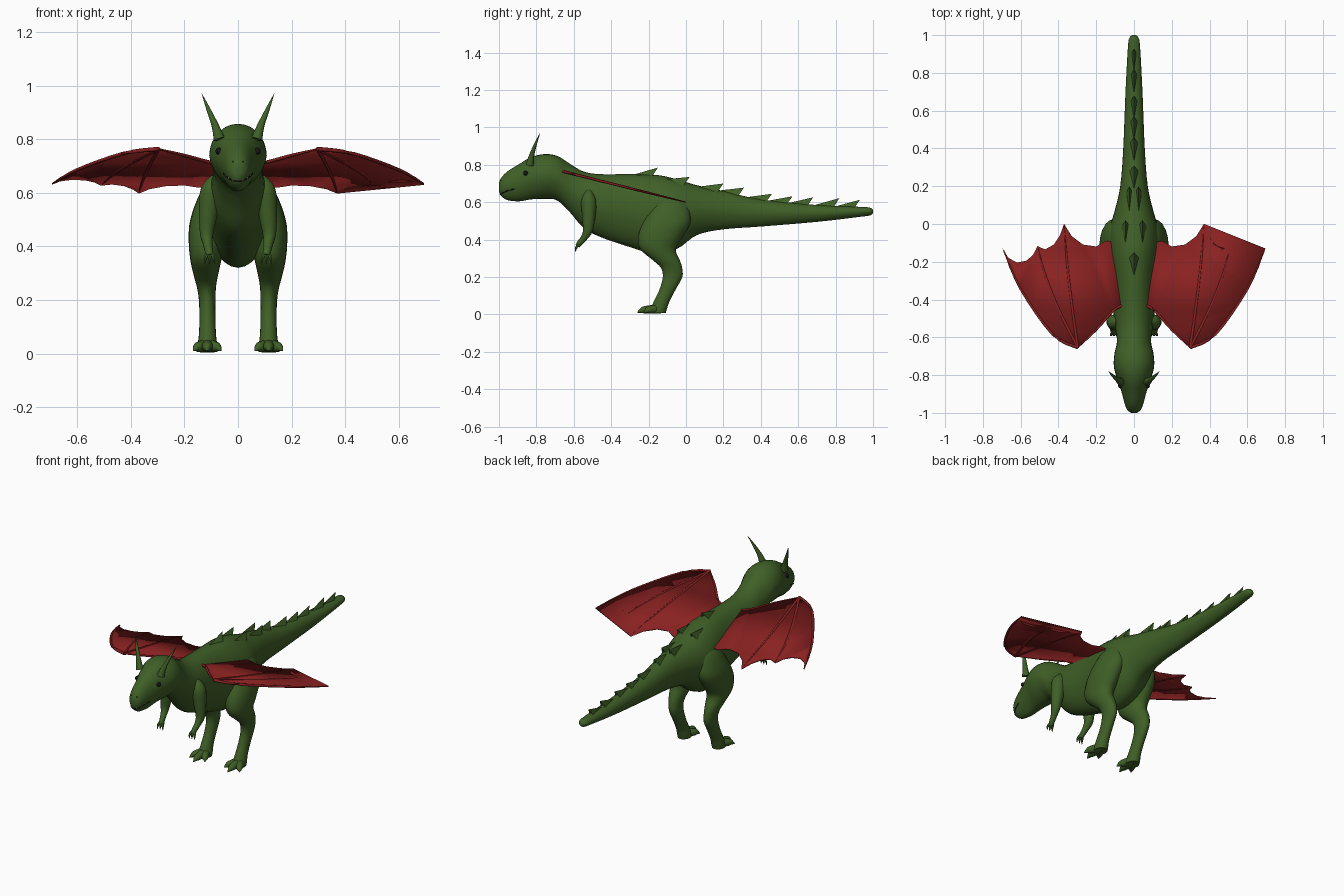
import bpy, bmesh, math
from mathutils import Vector
from mathutils.bvhtree import BVHTree

if "Cube" in bpy.data.objects:
    bpy.data.objects.remove(bpy.data.objects["Cube"])


def material(name, rgb):
    m = bpy.data.materials.new(name)
    m.diffuse_color = (*rgb, 1)
    m.use_nodes = True
    m.node_tree.nodes["Principled BSDF"].inputs["Base Color"].default_value = m.diffuse_color
    return m


GREEN = material("green", (0.05, 0.115, 0.02))
RED = material("red", (0.25, 0.015, 0.015))
BLACK = material("black", (0.008, 0.008, 0.008))
IVORY = material("ivory", (0.45, 0.4, 0.25))


def finish(bm, name, mat, angle=50):
    bmesh.ops.recalc_face_normals(bm, faces=bm.faces)
    me = bpy.data.meshes.new(name)
    bm.to_mesh(me)
    bm.free()
    ob = bpy.data.objects.new(name, me)
    bpy.context.collection.objects.link(ob)
    me.materials.append(mat)
    bpy.ops.object.select_all(action='DESELECT')
    ob.select_set(True)
    bpy.context.view_layer.objects.active = ob
    bpy.ops.object.shade_smooth_by_angle(angle=math.radians(angle))
    return ob


def smooth(rows, n=4):
    """Catmull-Rom through rows of numbers."""
    rows = [Vector(r) for r in rows]
    out = []
    for i in range(len(rows) - 1):
        p0, p1, p2, p3 = rows[max(i - 1, 0)], rows[i], rows[i + 1], rows[min(i + 2, len(rows) - 1)]
        for k in range(n):
            t = k / n
            out.append(0.5 * (2 * p1 + (p2 - p0) * t + (2 * p0 - 5 * p1 + 4 * p2 - p3) * t * t
                              + (3 * p1 - p0 - 3 * p2 + p3) * t ** 3))
    return out + [rows[-1]]


def loft(bm, rings):
    loops = [[bm.verts.new(p) for p in r] for r in rings]
    for a, b in zip(loops, loops[1:]):
        n = len(a)
        for i in range(n):
            bm.faces.new((a[i], a[(i + 1) % n], b[(i + 1) % n], b[i]))
    bm.faces.new(loops[0])
    bm.faces.new(loops[-1])


def tube(bm, rows, sides=10, n=4):
    """Round tube along (x, y, z, radius) rows."""
    pts = smooth(rows, n)
    rings = []
    for i, p in enumerate(pts):
        d = (pts[min(i + 1, len(pts) - 1)].xyz - pts[max(i - 1, 0)].xyz).normalized()
        ref = Vector((1, 0, 0)) if abs(d.x) < 0.8 else Vector((0, 0, 1))
        u = d.cross(ref).normalized()
        v = d.cross(u)
        r = max(p[3], 0.0008)
        rings.append([p.xyz + r * (u * math.cos(a) + v * math.sin(a))
                      for a in (2 * math.pi * k / sides for k in range(sides))])
    loft(bm, rings)


# body from snout to tail: y, top z, bottom z, half width
BODY = [(-1.0, .705, .655, .015), (-.985, .735, .63, .035), (-.95, .768, .61, .05),
        (-.89, .805, .605, .066), (-.83, .84, .615, .085), (-.76, .857, .618, .106),
        (-.69, .848, .61, .104), (-.62, .805, .545, .09), (-.55, .765, .465, .1),
        (-.46, .75, .415, .11), (-.3, .75, .36, .115), (-.15, .745, .32, .135),
        (-.04, .72, .355, .135), (.06, .69, .425, .105), (.2, .66, .455, .073),
        (.4, .615, .47, .057), (.7, .585, .495, .045), (.94, .575, .523, .032),
        (.985, .57, .53, .024), (1.0, .56, .54, .01)]
SIDES = 28
bm = bmesh.new()
rings = []
for y, top, bot, w in smooth(BODY):
    ring = []
    for k in range(SIDES):
        a = 2 * math.pi * k / SIDES
        s = math.sin(a)
        x = w * math.cos(a) * (1 - 0.15 * max(0, -s))
        ring.append(Vector((x, y, (top + bot) / 2 + (top - bot) / 2 * s)))
    rings.append(ring)
loft(bm, rings)
bmesh.ops.recalc_face_normals(bm, faces=bm.faces)
skin = BVHTree.FromBMesh(bm)
finish(bm, "body", GREEN)


def top_z(x, y):
    return skin.ray_cast(Vector((x, y, 2)), Vector((0, 0, -1)))[0].z


def snout(x, z):
    return skin.ray_cast(Vector((x, -2, z)), Vector((0, 1, 0)))[0]


# back spikes: tip x, tip y, tip z, half width
SPIKES = [(0, -.15, .785, .035), (.045, .02, .735, .026), (-.045, .02, .735, .026),
          (.025, .2, .70, .02), (-.025, .2, .70, .02), (0, .31, .678, .03), (0, .46, .645, .028),
          (0, .57, .632, .026), (0, .68, .626, .024), (0, .82, .622, .022), (0, .93, .613, .018)]
bm = bmesh.new()
for x, y, z, w in SPIKES:
    f = bm.verts.new((x, y - .15, top_z(x, y - .15) - .008))
    l, r = (bm.verts.new((x + s * w, y - .04, top_z(x, y - .04) - .022)) for s in (-1, 1))
    m = bm.verts.new((x, y - .055, top_z(x, y - .055) + .003))
    t = bm.verts.new((x, y, z))
    for face in ((f, l, t), (f, t, r), (l, m, t), (m, r, t), (f, m, l), (f, r, m)):
        bm.faces.new(face)
finish(bm, "back_spikes", GREEN, 30)

# leg rows: z, x, y, half width, half depth
LEG = [(.64, .07, -.07, .02, .04), (.6, .085, -.08, .055, .09), (.5, .11, -.1, .068, .125),
       (.42, .117, -.135, .067, .12), (.35, .12, -.15, .058, .095), (.29, .12, -.105, .045, .072),
       (.25, .118, -.078, .036, .057), (.2, .115, -.072, .031, .052), (.13, .114, -.1, .03, .043),
       (.07, .114, -.13, .032, .042), (.03, .114, -.145, .037, .043), (.008, .114, -.15, .036, .042)]

for side, s in (("right", -1), ("left", 1)):
    # leg
    bm = bmesh.new()
    loft(bm, [[Vector((s * (x + rx * math.cos(a)), y + ry * math.sin(a), z))
               for a in (2 * math.pi * k / 20 for k in range(20))]
              for z, x, y, rx, ry in smooth(LEG)])
    # toes
    for tx, ty in ((.063, -.225), (.115, -.262), (.168, -.225)):
        mx, my = .114 + (tx - .114) * .6, -.15 + (ty + .15) * .6
        tube(bm, [(s * .114, -.14, .03, .026), (s * mx, my, .025, .02),
                  (s * (mx + tx) / 2, (my + ty) / 2, .02, .013), (s * tx, ty, .01, .001)])
    finish(bm, side + "_leg", GREEN)

    # arm
    bm = bmesh.new()
    tube(bm, [(s * .085, -.52, .66, .015), (s * .1, -.52, .61, .04), (s * .11, -.52, .53, .036),
              (s * .117, -.525, .45, .026), (s * .113, -.545, .41, .018), (s * .108, -.57, .38, .015),
              (s * .106, -.58, .365, .012)], 14)
    for dx in (-.016, 0, .016):
        tube(bm, [(s * (.106 + dx * .4), -.572, .375, .009), (s * (.106 + dx), -.588, .355, .006),
                  (s * (.106 + dx * 1.1), -.59, .333, .001)], 6)
    finish(bm, side + "_arm", GREEN)

    # horn
    bm = bmesh.new()
    tube(bm, [(s * .07, -.835, .8, .022), (s * .085, -.825, .85, .014),
              (s * .11, -.805, .91, .008), (s * .135, -.78, .97, .0005)])
    finish(bm, side + "_horn", GREEN)

    # eye
    bm = bmesh.new()
    bmesh.ops.create_uvsphere(bm, u_segments=16, v_segments=10, radius=.013)
    bmesh.ops.translate(bm, verts=bm.verts, vec=skin.find_nearest(Vector((s * .09, -.865, .76)))[0])
    finish(bm, side + "_eye", BLACK)

    # wing membrane: a sloping sheet with scalloped trailing edge
    def wing(x, y):
        return (s * x, y, .765 - .25 * (y + .66))
    EDGE = [(.06, -.43), (.11, -.46), (.2, -.56), (.3, -.66), (.43, -.59), (.53, -.465), (.61, -.33),
            (.66, -.23), (.695, -.13), (.665, -.18), (.62, -.205), (.57, -.195), (.535, -.165),
            (.512, -.118), (.47, -.135), (.425, -.11), (.392, -.06), (.37, 0), (.33, -.065),
            (.27, -.11), (.2, -.12), (.15, -.09), (.07, -.1)]
    bm = bmesh.new()
    bm.faces.new([bm.verts.new(wing(*p)) for p in EDGE])
    bmesh.ops.triangulate(bm, faces=bm.faces)
    ob = finish(bm, side + "_wing", RED)
    mod = ob.modifiers.new("thickness", 'SOLIDIFY')
    mod.thickness, mod.offset = .006, 0

    # wing bones
    bm = bmesh.new()
    for path in (((.06, -.43), (.11, -.46), (.2, -.56), (.298, -.655)),
                 ((.298, -.655), (.43, -.585), (.6, -.345), (.69, -.14)),
                 ((.298, -.655), (.4, -.45), (.47, -.27), (.51, -.12)),
                 ((.298, -.655), (.33, -.42), (.355, -.2), (.37, -.004))):
        tube(bm, [(*wing(*p), r) for p, r in zip(path, (.008, .007, .006, .003))], 8)
    finish(bm, side + "_wing_bones", RED)

# mouth line
bm = bmesh.new()
line = []
for k in range(-8, 9):
    x = .054 * k / 8
    line.append((*snout(x, .642 + .03 * (k / 8) ** 2), .003))
tube(bm, line, 6, 2)
finish(bm, "mouth", BLACK)

# teeth
bm = bmesh.new()
for x in (-.046, -.034, -.018, .018, .034, .046):
    p = snout(x, .642 + .03 * (x / .054) ** 2)
    tube(bm, [(p.x, p.y, p.z, .004), (p.x, p.y - .002, p.z + .014, .0005)], 6, 1)
finish(bm, "teeth", IVORY)

# nostrils
bm = bmesh.new()
for s in (-1, 1):
    p = snout(s * .018, .715)
    tube(bm, [(p.x, p.y + .004, p.z, .004), (p.x, p.y - .001, p.z, .003)], 8, 1)
finish(bm, "nostrils", BLACK)
